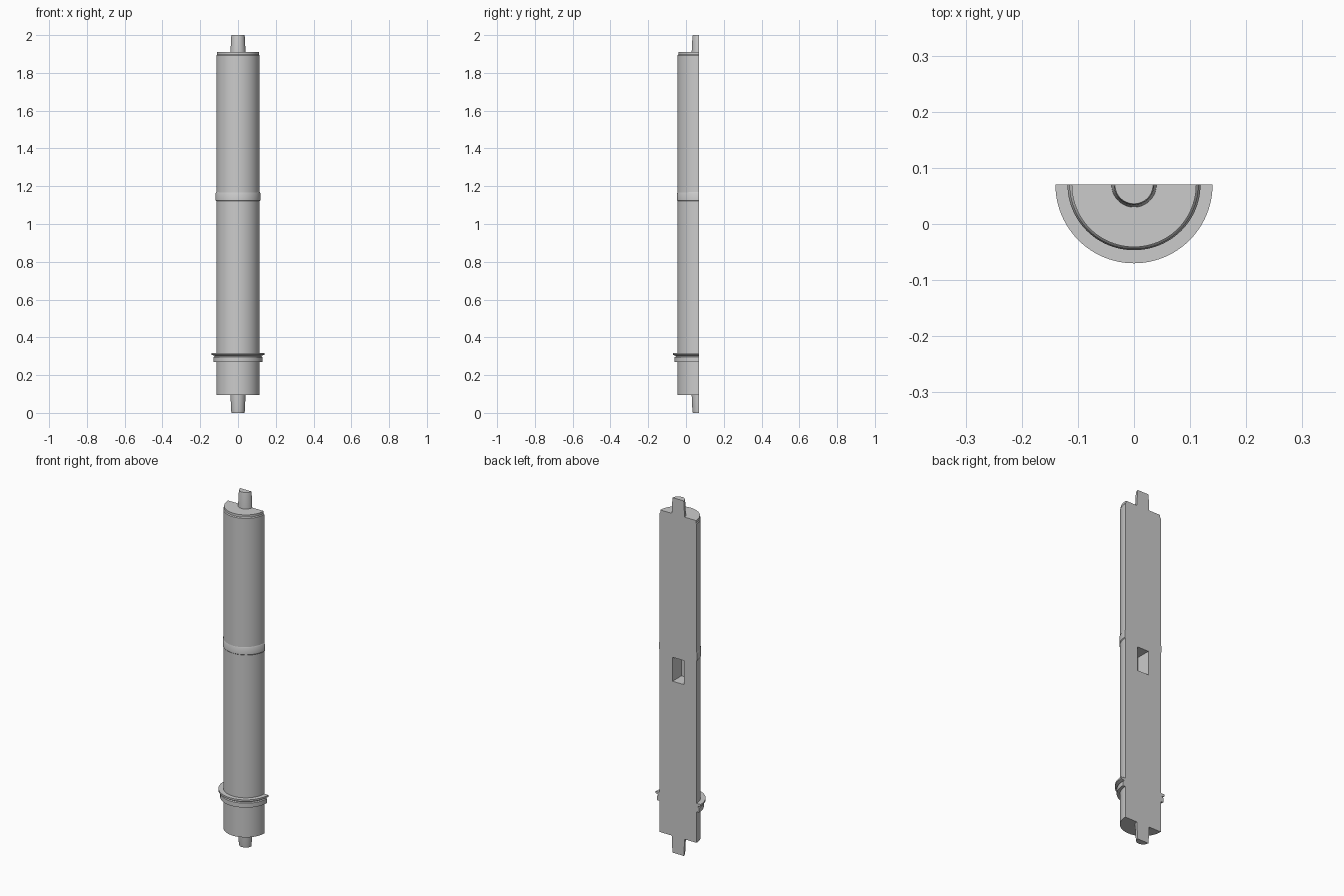
import bpy, bmesh, math

if "Cube" in bpy.data.objects:
    bpy.data.objects.remove(bpy.data.objects["Cube"])

BACK = 0.07   # y of the flat back face and of the lathe axis
SEG = 48


def half_lathe(name, profile, ring=False, sy=1.0):
    """Sweep an (r, z) profile half a turn round the front and close the flat back."""
    bm = bmesh.new()
    cols = []
    for i in range(SEG + 1):
        a = math.pi + math.pi * i / SEG
        cols.append([bm.verts.new((r * math.cos(a), BACK + sy * r * math.sin(a), z))
                     for r, z in profile])
    n = len(profile)
    for i in range(SEG):
        for j in range(n if ring else n - 1):
            k = (j + 1) % n
            bm.faces.new((cols[i][j], cols[i + 1][j], cols[i + 1][k], cols[i][k]))
    if ring:
        # two cut ends of the half ring
        bm.faces.new(cols[0])
        bm.faces.new(list(reversed(cols[-1])))
    else:
        # flat back, bottom and top
        bm.faces.new(cols[0] + list(reversed(cols[-1])))
        bm.faces.new([c[0] for c in cols])
        bm.faces.new([c[-1] for c in reversed(cols)])
    bmesh.ops.recalc_face_normals(bm, faces=bm.faces)
    mesh = bpy.data.meshes.new(name)
    bm.to_mesh(mesh)
    bm.free()
    ob = bpy.data.objects.new(name, mesh)
    bpy.context.collection.objects.link(ob)
    return ob


# Main half-round body with a stepped top edge
body = half_lathe("body", [(0.115, 0.095), (0.115, 1.892), (0.111, 1.897), (0.111, 1.91)])

# Rectangular pocket cut into the flat back
bpy.ops.mesh.primitive_cube_add(size=1, location=(0, BACK, 1.033))
cutter = bpy.context.object
cutter.name = "pocket_cutter"
cutter.scale = (0.07, 0.16, 0.135)
cutter.hide_render = True
mod = body.modifiers.new("pocket", 'BOOLEAN')
mod.operation = 'DIFFERENCE'
mod.solver = 'EXACT'
mod.object = cutter
bpy.context.view_layer.objects.active = body
bpy.ops.object.modifier_apply(modifier="pocket")
bpy.data.objects.remove(cutter)

parts = [body]

# Tapered end pins
parts.append(half_lathe("top_pin", [(0.04, 1.91), (0.036, 1.99), (0.034, 2.0)]))
parts.append(half_lathe("bottom_pin", [(0.034, 0.0), (0.036, 0.01), (0.04, 0.095)]))

# Collar: lower ring, groove and thin upper flange
parts.append(half_lathe("collar", [
    (0.1145, 0.27), (0.131, 0.27), (0.131, 0.295), (0.124, 0.298), (0.124, 0.302),
    (0.14, 0.308), (0.14, 0.318), (0.1145, 0.318)], ring=True))

# Slim band at mid height, fading towards the front
parts.append(half_lathe("middle_band", [
    (0.1145, 1.12), (0.1185, 1.125), (0.1185, 1.162), (0.1145, 1.17)],
    ring=True, sy=0.985))

bpy.ops.object.select_all(action='DESELECT')
for p in parts:
    p.select_set(True)
bpy.context.view_layer.objects.active = body
bpy.ops.object.shade_smooth_by_angle(angle=math.radians(30))
